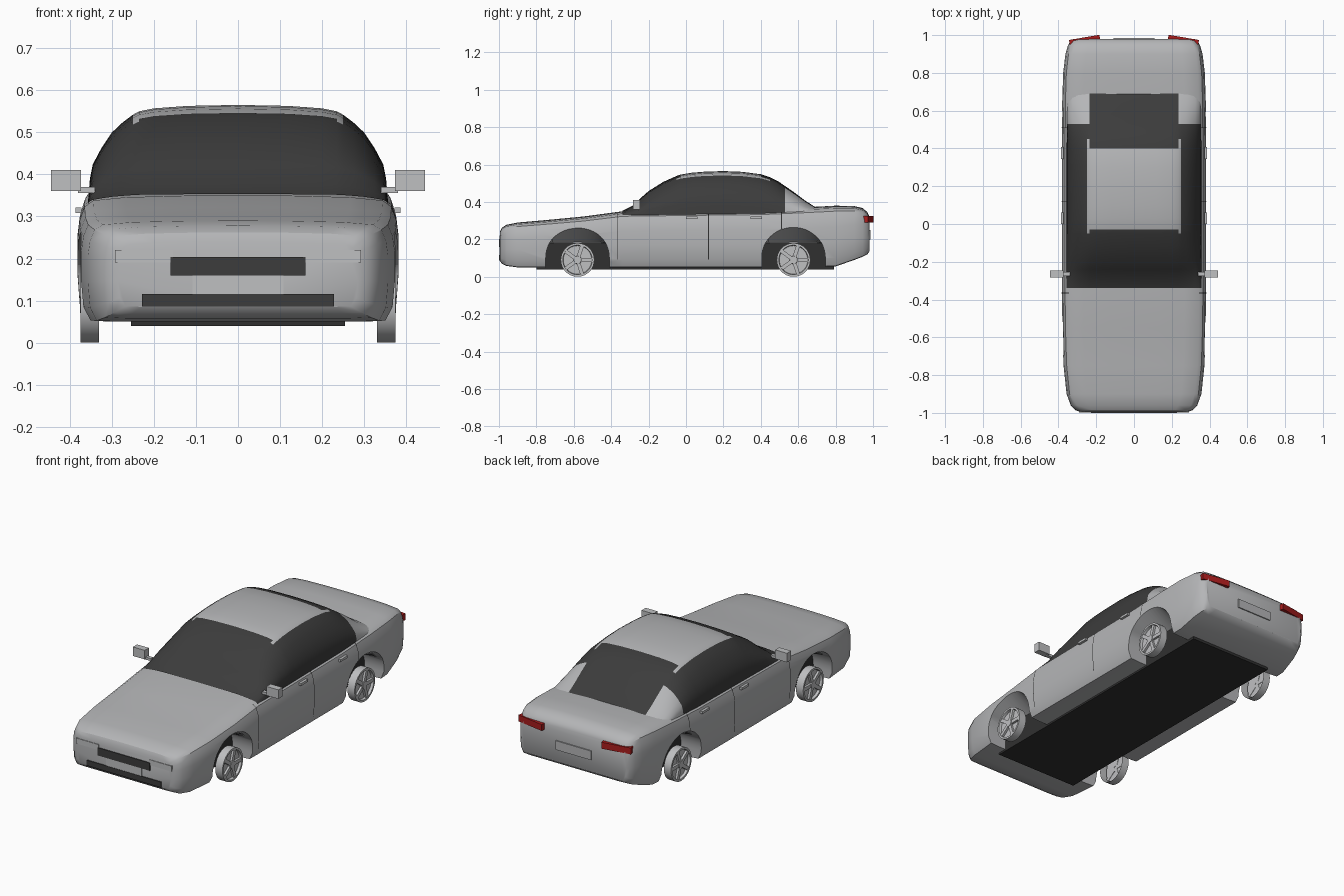
import bpy, bmesh, math
from mathutils import Matrix

cube = bpy.data.objects.get("Cube")
if cube:
    bpy.data.objects.remove(cube, do_unlink=True)


def material(name, rgb):
    m = bpy.data.materials.new(name)
    m.use_nodes = True
    m.diffuse_color = (*rgb, 1)
    m.node_tree.nodes["Principled BSDF"].inputs["Base Color"].default_value = (*rgb, 1)
    return m


PAINT = material("grey paint", (.46, .465, .475))
SILVER = material("silver trim", (.52, .525, .535))
GLASS = material("dark glass", (.045, .045, .045))
BLACK = material("black underside", (.03, .03, .03))
RED = material("red lamp", (.4, .012, .012))


def finish(name, bm, mats, angle=35):
    bmesh.ops.recalc_face_normals(bm, faces=bm.faces)
    mesh = bpy.data.meshes.new(name)
    bm.to_mesh(mesh)
    bm.free()
    for m in mats:
        mesh.materials.append(m)
    ob = bpy.data.objects.new(name, mesh)
    bpy.context.collection.objects.link(ob)
    if angle:
        smooth(ob, angle)
    return ob


def smooth(ob, angle):
    bpy.ops.object.select_all(action='DESELECT')
    ob.select_set(True)
    bpy.context.view_layer.objects.active = ob
    bpy.ops.object.shade_smooth_by_angle(angle=math.radians(angle))


def box(name, lo, hi, mat, turn=0):
    bm = bmesh.new()
    bmesh.ops.create_cube(bm, size=1)
    size = [b - a for a, b in zip(lo, hi)]
    mid = [(a + b) / 2 for a, b in zip(lo, hi)]
    bm.transform(Matrix.Translation(mid) @ Matrix.Rotation(turn, 4, 'Z') @ Matrix.Diagonal((*size, 1)))
    return finish(name, bm, [mat], 0)


def side_box(name, side, x0, x1, y0, y1, z0, z1, mat, turn=0):
    xs = sorted((side * x0, side * x1))
    return box(name, (xs[0], y0, z0), (xs[1], y1, z1), mat, turn * side)


def grid(rows, closed=False):
    """Skin rows of points; closed rows also get end caps."""
    bm = bmesh.new()
    vs = [[bm.verts.new(p) for p in row] for row in rows]
    n = len(rows[0])
    for a, b in zip(vs, vs[1:]):
        for i in range(n if closed else n - 1):
            j = (i + 1) % n
            bm.faces.new((a[i], a[j], b[j], b[i]))
    if closed:
        bm.faces.new(vs[0])
        bm.faces.new(vs[-1])
    return bm


# Body cross-section as fractions of half width and height
SECTION = [(0, 0), (.8, 0), (.94, .01), (.985, .14), (1, .4), (1, .65),
           (.985, .8), (.955, .91), (.9, .96), (.7, .985), (.35, .997), (0, 1)]
# Body stations: y, half width, bottom, top
STATIONS = [(-.995, .285, .085, .24), (-.985, .312, .07, .262), (-.96, .335, .058, .278),
            (-.9, .357, .05, .29), (-.75, .373, .05, .303), (-.55, .38, .05, .322),
            (-.34, .382, .05, .35), (0, .382, .05, .355), (.4, .382, .05, .36),
            (.65, .38, .05, .372), (.8, .375, .055, .38), (.9, .363, .09, .378),
            (.945, .35, .107, .367), (.97, .335, .12, .345), (.98, .32, .135, .325)]


def section(y, w, b, t):
    half = [(w * u, y, b + (t - b) * v) for u, v in SECTION]
    return half + [(-x, q, z) for x, q, z in half[-2:0:-1]]


body = finish("body", grid([section(*s) for s in STATIONS], True), [PAINT], 0)

# Wheel arches, cut with a roof that slopes down inwards
AXLES = (-.58, .575)
R = .17
for y in AXLES:
    for side in (1, -1):
        arc = [(R * math.cos(math.pi * i / 24), .1 + R * math.sin(math.pi * i / 24)) for i in range(25)]
        arc = [(R, -.05)] + arc + [(-R, -.05)]
        outer = [(side * .39, y + a, z) for a, z in arc]
        inner = [(side * .25, y + a, min(z, .18 + (z - .18) * .05)) for a, z in arc]
        cutter = finish("arch_cutter", grid([outer, inner], True), [], 0)
        cutter.hide_render = True
        mod = body.modifiers.new("arch", 'BOOLEAN')
        mod.operation = 'DIFFERENCE'
        mod.object = cutter
        bpy.context.view_layer.objects.active = body
        bpy.ops.object.modifier_apply(modifier=mod.name)
        bpy.data.objects.remove(cutter, do_unlink=True)
smooth(body, 32)

# Cabin: roof line along y, scaled across x
ROOF = [(-.34, .353), (-.29, .377), (-.24, .423), (-.2, .458), (-.12, .508), (-.05, .539),
        (-.03, .546), (.03, .556), (.1, .562), (.2, .565), (.3, .561), (.4, .548),
        (.45, .532), (.49, .512), (.53, .485), (.58, .45), (.64, .405), (.7, .367)]
CROSS = [(0, 1), (.12, .99), (.2, .965), (.235, .935), (.25, .9), (.275, .82), (.3, .72),
         (.325, .56), (.345, .4), (.352, .25), (.357, 0)]
BASE = .33
cross = [(-x, s) for x, s in CROSS[:0:-1]] + CROSS
bm = grid([[(x, y, BASE + (h - BASE) * s) for x, s in cross] for y, h in ROOF])
for f in bm.faces:
    c = f.calc_center_median()
    x = abs(c.x)
    roof = x < .235 and -.03 < c.y < .4
    rail = .235 < x < .25 and -.05 < c.y < .45
    pillar = x > .235 and c.y > .53
    f.material_index = 0 if roof or rail or pillar else 1
finish("cabin", bm, [PAINT, GLASS], 50)

# Chassis
box("underbody", (-.254, -.8, .04), (.254, .79, .18), BLACK)


# Door seams follow the body section
def seam(side, y, top, first):
    rows = [[(side * (.383 * u + .0005), q, .05 + (top - .05) * v) for u, v in SECTION[first:9]]
            for q in (y - .002, y + .002)]
    finish("door_seam", grid(rows), [BLACK], 0)


def wheel(side, y):
    bm = bmesh.new()
    # Rim barrel, lip and recessed dish turned around the axle
    profile = [(.09, -.022), (.09, .022), (.079, .022), (.076, .008), (0, .008)]
    steps = 40
    rings = [[bm.verts.new((r * math.cos(a), r * math.sin(a), h)) for r, h in profile[:-1]]
             for a in (2 * math.pi * k / steps for k in range(steps))]
    for a, b in zip(rings, rings[1:] + rings[:1]):
        for i in range(3):
            bm.faces.new((a[i], a[i + 1], b[i + 1], b[i]))
    bm.faces.new([r[3] for r in rings])
    # Spokes and hub
    for k in range(5):
        spin = Matrix.Rotation(2 * math.pi * k / 5 + math.pi / 2, 4, 'Z')
        bmesh.ops.create_cube(bm, size=1, matrix=spin @ Matrix.Translation((.045, 0, .013))
                              @ Matrix.Diagonal((.072, .02, .014, 1)))
    bmesh.ops.create_cone(bm, cap_ends=True, segments=20, radius1=.022, radius2=.02, depth=.016,
                          matrix=Matrix.Translation((0, 0, .015)))
    bm.transform(Matrix.Translation((side * .352, y, .09)) @ Matrix.Rotation(side * math.pi / 2, 4, 'Y'))
    finish("wheel", bm, [SILVER])


for side in (1, -1):
    for y in AXLES:
        wheel(side, y)
    seam(side, -.365, .349, 3)
    seam(side, .12, .357, 3)
    seam(side, .51, .365, 5)
    for y in (0, .345):
        side_box("door_handle", side, .372, .386, y, y + .062, .308, .321, SILVER)
    side_box("mirror", side, .373, .445, -.283, -.247, .36, .41, SILVER)
    side_box("mirror_mount", side, .34, .38, -.275, -.255, .356, .37, SILVER)
    side_box("headlight", side, .155, .292, -.998, -.97, .19, .22, SILVER)
    side_box("tail_light", side, .18, .343, .962, .988, .29, .325, RED, -.17)

# Nose and tail details
box("upper_grille", (-.16, -1, .16), (.16, -.97, .203), GLASS)
box("lower_grille", (-.228, -1, .086), (.228, -.97, .116), GLASS)
box("front_plate", (-.108, -.998, .116), (.108, -.99, .16), SILVER)
box("rear_plate", (-.108, .975, .2), (.108, .986, .25), PAINT)
